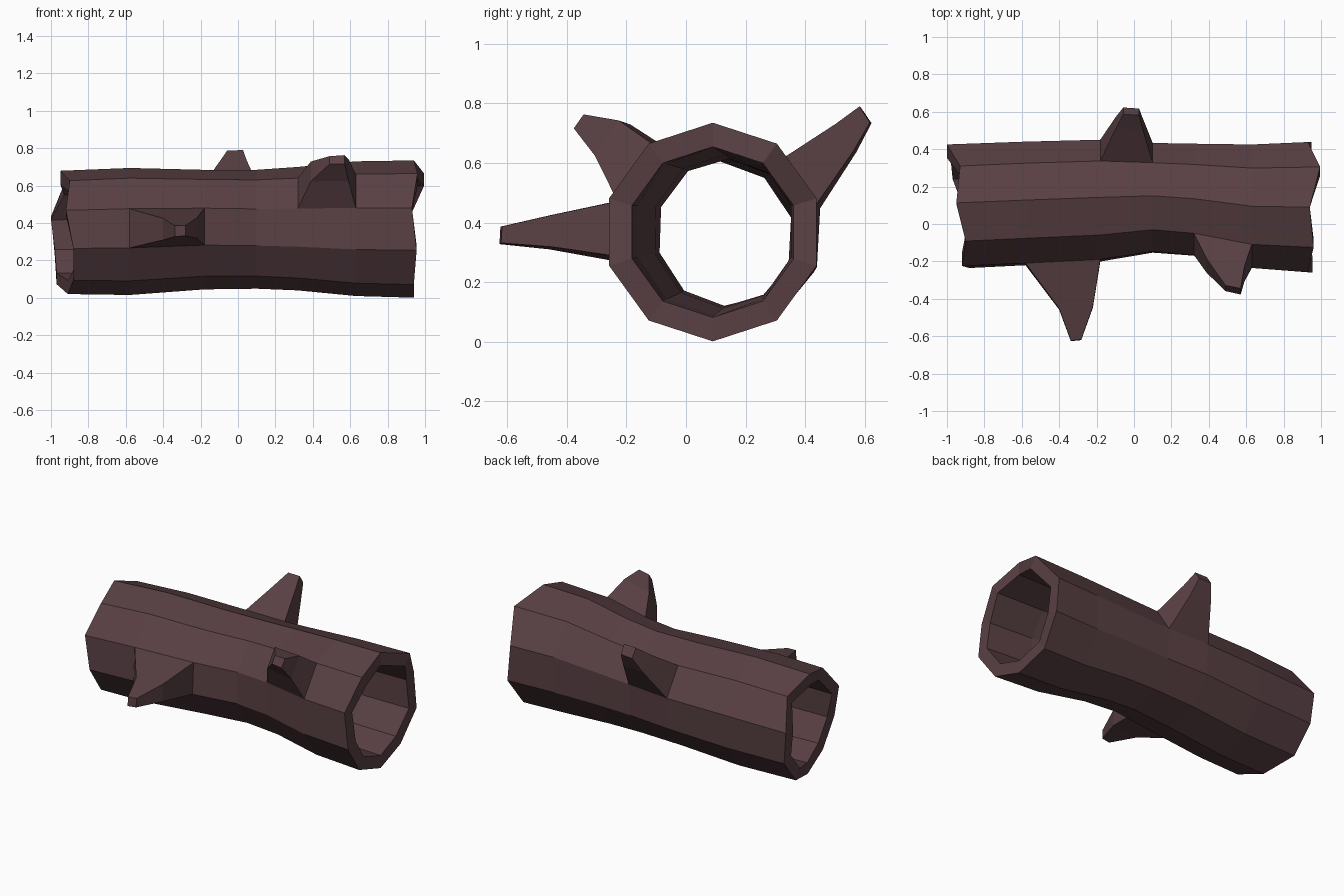
import bpy, bmesh
from math import sin, cos, radians
from mathutils import Vector

cube = bpy.data.objects.get("Cube")
if cube:
    bpy.data.objects.remove(cube, do_unlink=True)

SIDES = 10
WALL = 0.78  # inner radius as a share of the outer one

# Bark colour
bark = bpy.data.materials.new("dark_brown_bark")
bark.use_nodes = True
colour = (0.1, 0.051, 0.057, 1)
bark.diffuse_color = colour
bark.node_tree.nodes["Principled BSDF"].inputs["Base Color"].default_value = colour

# Rings along the log: x, centre y, centre z, radius y, radius z, twist
RINGS = [
    (-0.93, 0.095, 0.35, 0.342, 0.33, 3),
    (-0.58, 0.11, 0.355, 0.342, 0.34, 3),
    (-0.18, 0.125, 0.365, 0.337, 0.32, 3),
    (0.10, 0.14, 0.367, 0.305, 0.318, 2),
    (0.32, 0.13, 0.37, 0.313, 0.33, 1),
    (0.63, 0.095, 0.37, 0.347, 0.36, 0),
    (0.95, 0.09, 0.368, 0.366, 0.367, 0),
]
# Ragged x offsets of the two ends, from the bottom round by the back
LEFT_RAG = [0.02, -0.04, -0.05, -0.07, 0.0, -0.02, 0.03, 0.01, 0.05, 0.05]
RIGHT_RAG = [-0.01, -0.02, 0.0, -0.02, 0.045, -0.01, 0.01, -0.02, 0.005, -0.01]

bm = bmesh.new()


def add_ring(index, scale):
    x, cy, cz, ry, rz, twist = RINGS[index]
    rag = {0: LEFT_RAG, len(RINGS) - 1: RIGHT_RAG}.get(index, [0] * SIDES)
    ring = []
    for j in range(SIDES):
        a = radians(-90 + 360 / SIDES * j - twist)
        ring.append(bm.verts.new((x + rag[j], cy + scale * ry * cos(a),
                                  cz + scale * rz * sin(a))))
    return ring


def bridge(a, b):
    faces = []
    for j in range(SIDES):
        k = (j + 1) % SIDES
        faces.append(bm.faces.new((a[j], a[k], b[k], b[j])))
    return faces


# Hollow trunk: outer bark, inner wall and the two rims
outer = [add_ring(i, 1) for i in range(len(RINGS))]
inner = [add_ring(i, WALL) for i in range(len(RINGS))]
bark_faces = [bridge(a, b) for a, b in zip(outer, outer[1:])]
for a, b in zip(inner, inner[1:]):
    bridge(b, a)
bridge(inner[0], outer[0])
bridge(outer[-1], inner[-1])


# Broken branch stubs drawn out of single bark faces
def grow_branch(face, steps):
    base = face.calc_center_median()
    shape = [v.co - base for v in face.verts]
    for centre, along, across in steps:
        face = bmesh.ops.extrude_discrete_faces(bm, faces=[face])["faces"][0]
        for v, d in zip(face.verts, shape):
            v.co = Vector(centre) + Vector((d.x * along, d.y * across, d.z * across))


grow_branch(bark_faces[1][7], [((-0.31, -0.45, 0.37), 0.45, 0.55),
                               ((-0.31, -0.622, 0.358), 0.14, 0.28)])
grow_branch(bark_faces[4][6], [((0.49, -0.245, 0.68), 0.65, 0.65),
                               ((0.53, -0.352, 0.738), 0.26, 0.26)])
grow_branch(bark_faces[2][3], [((-0.025, 0.537, 0.685), 0.52, 0.56),
                               ((-0.015, 0.602, 0.762), 0.3, 0.33)])

bmesh.ops.recalc_face_normals(bm, faces=bm.faces[:])
mesh = bpy.data.meshes.new("hollow_log")
bm.to_mesh(mesh)
bm.free()
mesh.materials.append(bark)
log = bpy.data.objects.new("hollow_log", mesh)
bpy.context.collection.objects.link(log)
